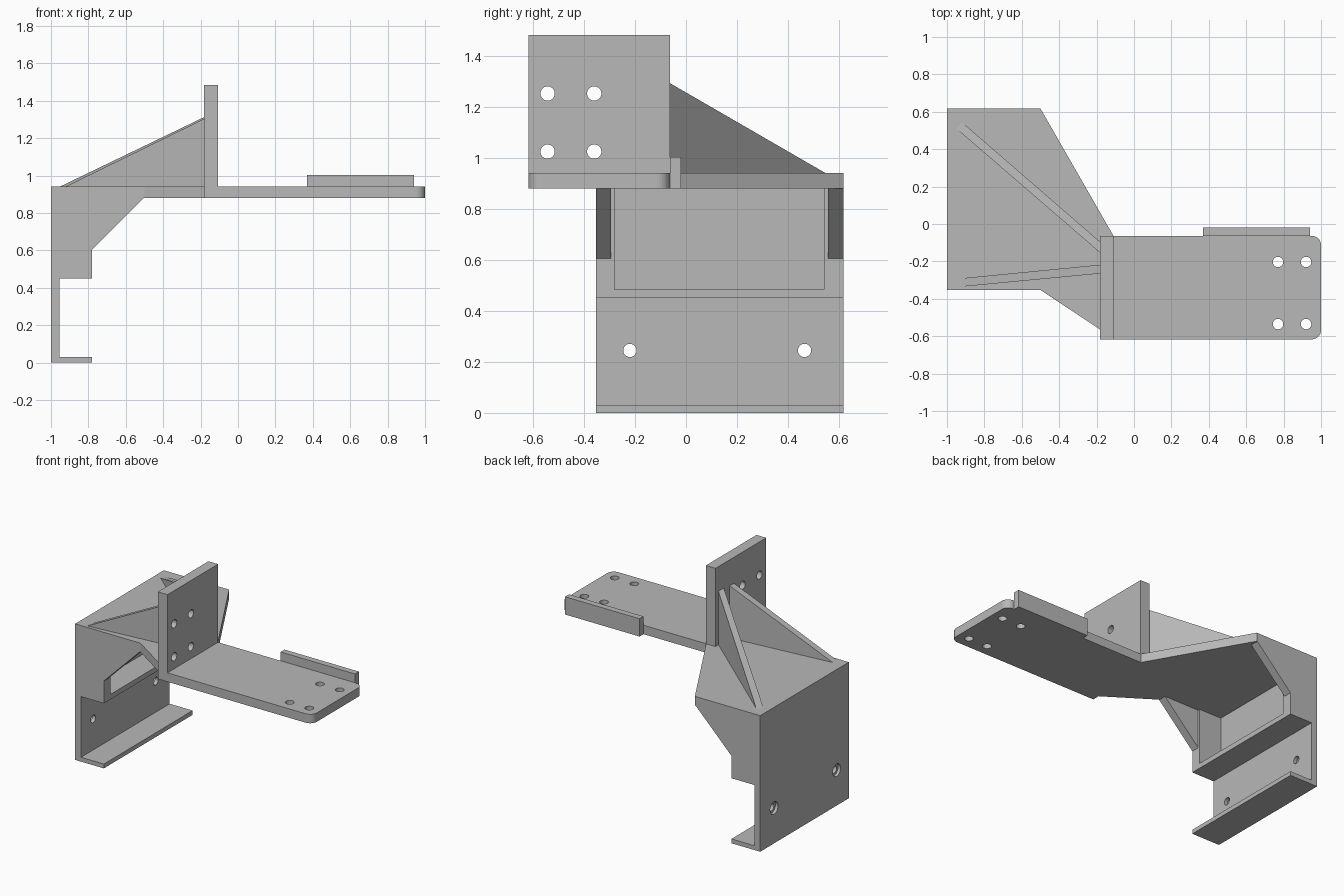
import bpy, bmesh, math
from mathutils import Matrix, Vector

cube = bpy.data.objects.get("Cube")
if cube:
    bpy.data.objects.remove(cube, do_unlink=True)

grey = bpy.data.materials.new("plain_grey")
grey.use_nodes = True
COLOUR = (0.48, 0.48, 0.48, 1)
grey.diffuse_color = COLOUR
grey.node_tree.nodes["Principled BSDF"].inputs["Base Color"].default_value = COLOUR


def make_object(name, bm):
    bmesh.ops.recalc_face_normals(bm, faces=bm.faces)
    mesh = bpy.data.meshes.new(name)
    bm.to_mesh(mesh)
    bm.free()
    mesh.materials.append(grey)
    obj = bpy.data.objects.new(name, mesh)
    bpy.context.collection.objects.link(obj)
    return obj


def extrude(name, outline, axis, low, high):
    """Extrude a closed outline along y (outline in x, z) or z (outline in x, y)."""
    bm = bmesh.new()
    place = (lambda p: (p[0], low, p[1])) if axis == "y" else (lambda p: (p[0], p[1], low))
    face = bm.faces.new([bm.verts.new(place(p)) for p in outline])
    moved = bmesh.ops.extrude_face_region(bm, geom=[face])["geom"]
    step = Vector((0, high - low, 0)) if axis == "y" else Vector((0, 0, high - low))
    bmesh.ops.translate(bm, vec=step, verts=[v for v in moved if isinstance(v, bmesh.types.BMVert)])
    return make_object(name, bm)


def box(name, x, y, z):
    return extrude(name, [(x[0], y[0]), (x[1], y[0]), (x[1], y[1]), (x[0], y[1])], "z", *z)


def drill(obj, centre, axis, radius, depth=0.3):
    """Cut a round hole through a part along x or z."""
    bm = bmesh.new()
    turn = Matrix.Rotation(math.pi / 2, 4, "Y") if axis == "x" else Matrix()
    bmesh.ops.create_cone(bm, cap_ends=True, segments=32, radius1=radius, radius2=radius,
                          depth=depth, matrix=Matrix.Translation(centre) @ turn)
    cutter = make_object("hole_cutter", bm)
    cutter.hide_render = True
    mod = obj.modifiers.new("hole", "BOOLEAN")
    mod.operation, mod.solver, mod.object = "DIFFERENCE", "EXACT", cutter
    bpy.context.view_layer.objects.active = obj
    bpy.ops.object.modifier_apply(modifier=mod.name)
    bpy.data.objects.remove(cutter, do_unlink=True)


def rib(name, tips, roots, top):
    """Wedge rising from two tip points to two raised root points."""
    bm = bmesh.new()
    t1, t2 = [bm.verts.new((*p, DECK)) for p in tips]
    r1, r2 = [bm.verts.new((*p, DECK)) for p in roots]
    u1, u2 = [bm.verts.new((*p, top)) for p in roots]
    for f in ((t1, t2, r2, r1), (t1, t2, u2, u1), (r1, r2, u2, u1), (t1, r1, u1), (t2, r2, u2)):
        bm.faces.new(f)
    return make_object(name, bm)


UNDER, DECK = 0.88, 0.942
FRONT, ARM_BACK, BACK = -0.617, -0.063, 0.617
WALL_FRONT = -0.353
RADIUS = 0.05


def corner(cx, cy, start):
    return [(cx + RADIUS * math.cos(a), cy + RADIUS * math.sin(a))
            for a in (start + i * math.pi / 16 for i in range(9))]


# Deck: flared rear portion and arm with rounded end corners
deck = extrude("deck_plate", [
    (-1, WALL_FRONT), (-0.5, WALL_FRONT), (-0.18, -0.565), (-0.18, FRONT),
    *corner(1 - RADIUS, FRONT + RADIUS, -math.pi / 2),
    *corner(1 - RADIUS, ARM_BACK - RADIUS, 0),
    (-0.11, ARM_BACK), (-0.5, BACK), (-1, BACK)], "z", UNDER, DECK)
for x in (0.77, 0.92):
    for y in (-0.535, -0.203):
        drill(deck, (x, y, 0.91), "z", 0.028)

# Edge lip along the arm
box("arm_lip", (0.37, 0.94), (ARM_BACK, -0.02), (UNDER, 1.003))

# Upright mounting plate
upright = box("upright_plate", (-0.182, -0.108), (FRONT, ARM_BACK), (DECK, 1.483))
for y in (-0.543, -0.36):
    for z in (1.025, 1.253):
        drill(upright, (-0.145, y, z), "x", 0.028)

# Clamp wall with bottom flange and shelf
wall = extrude("clamp_wall", [
    (-1, 0), (-0.78, 0), (-0.78, 0.03), (-0.955, 0.03), (-0.955, 0.45), (-0.78, 0.45),
    (-0.78, 0.485), (-0.955, 0.485), (-0.955, UNDER), (-1, UNDER)], "y", WALL_FRONT, BACK)
for y in (-0.22, 0.465):
    drill(wall, (-0.98, y, 0.245), "x", 0.026)
    drill(wall, (-1, y, 0.245), "x", 0.043, 0.04)  # counterbore

# Side cheeks and their inner posts
cheek = [(-0.955, 0.485), (-0.78, 0.485), (-0.78, 0.605), (-0.505, UNDER), (-0.955, UNDER)]
for side, outer, mid, inner in (("front", WALL_FRONT, -0.295, -0.28), ("back", BACK, 0.557, 0.542)):
    extrude(side + "_cheek", cheek, "y", outer, mid)
    box(side + "_cheek_post", (-0.955, -0.78), (mid, inner), (0.485, UNDER))

# Sloping ribs behind the upright plate
rib("front_rib", [(-0.92, -0.335), (-0.92, -0.29)], [(-0.182, -0.265), (-0.182, -0.218)], 1.303)
rib("back_rib", [(-0.95, 0.51), (-0.92, 0.545)], [(-0.182, -0.153), (-0.182, -0.095)], 1.312)
